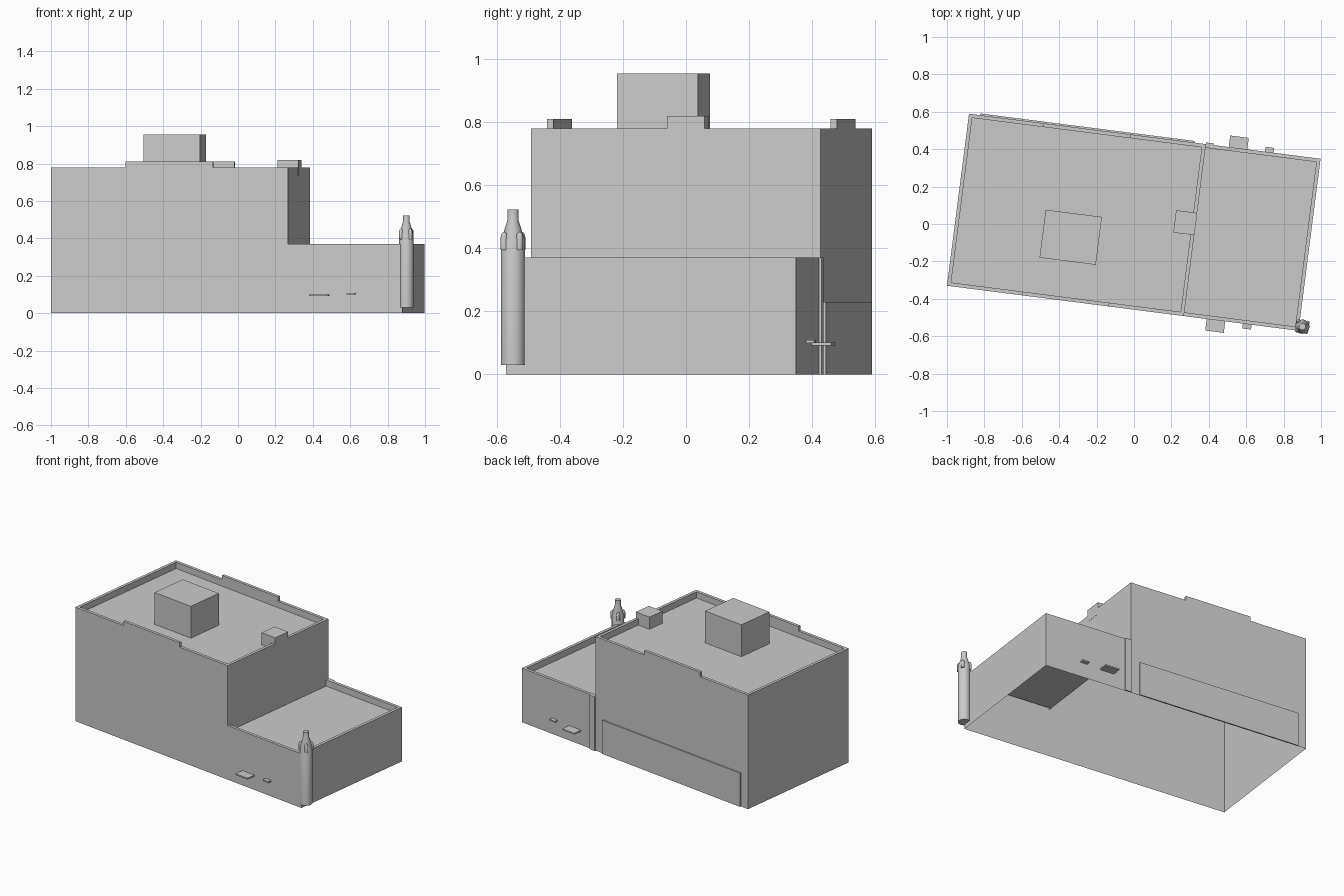
import bpy, bmesh, math
from mathutils import Matrix, Vector

cube = bpy.data.objects.get("Cube")
if cube:
    bpy.data.objects.remove(cube)

GREY = (0.6, 0.6, 0.6, 1)
mat = bpy.data.materials.new("plain grey")
mat.use_nodes = True
mat.diffuse_color = GREY
mat.node_tree.nodes["Principled BSDF"].inputs["Base Color"].default_value = GREY

# Building frame: u runs along the facade, v from front to back
FRAME = Matrix.Translation((-1, -0.33, 0)) @ Matrix.Rotation(math.radians(-7.3), 4, 'Z')
LENGTH, DEPTH, STEP = 1.895, 0.927, 1.277
TALL, LOW, RIM, DROP = 0.78, 0.37, 0.02, 0.043


def finish(name, bm, matrix=FRAME):
    mesh = bpy.data.meshes.new(name)
    bm.to_mesh(mesh)
    bm.free()
    mesh.materials.append(mat)
    obj = bpy.data.objects.new(name, mesh)
    obj.matrix_world = matrix
    bpy.context.collection.objects.link(obj)
    return obj


def box(name, u, v, z):
    bm = bmesh.new()
    bmesh.ops.create_cube(bm, size=1)
    for vert in bm.verts:
        vert.co = Vector([(a + b) / 2 + c * (b - a) for (a, b), c in zip((u, v, z), vert.co)])
    return finish(name, bm)


def shell(name, u0, u1, top, open_left=False, right_base=0):
    """Open-bottomed block with a recessed roof behind a thin parapet."""
    bm = bmesh.new()
    roof = top - DROP
    a = u0 if open_left else u0 + RIM
    outer = [(u0, 0), (u1, 0), (u1, DEPTH), (u0, DEPTH)]
    inner = [(a, RIM), (u1 - RIM, RIM), (u1 - RIM, DEPTH - RIM), (a, DEPTH - RIM)]

    def face(*points):
        bm.faces.new([bm.verts.new(p) for p in points])

    for i in range(4):
        if i == 3 and open_left:
            continue
        j = (i + 1) % 4
        base = right_base if i == 1 else 0
        (p, q), (s, t) = (outer[i], outer[j]), (inner[i], inner[j])
        face((*p, base), (*q, base), (*q, top), (*p, top))
        face((*p, top), (*q, top), (*t, top), (*s, top))
        face((*s, top), (*t, top), (*t, roof), (*s, roof))
    face(*[(*p, roof) for p in inner])
    bmesh.ops.remove_doubles(bm, verts=bm.verts, dist=0.0001)
    return finish(name, bm)


# Main volumes
shell("tall_block", 0, STEP, TALL, right_base=LOW - DROP)
shell("low_wing", STEP, LENGTH, LOW, open_left=True)

# Raised parapet sections, front and back
for side, v in (("front", 0), ("back", DEPTH - RIM)):
    box(side + "_raised_parapet", (0.403, 0.873), (v, v + RIM), (TALL, 0.81))

# Rooftop boxes
box("roof_plant_room", (0.472, 0.775), (0.212, 0.47), (TALL - DROP, 0.955))
box("roof_vent_box", (1.164, STEP + 0.001), (0.436, 0.556), (TALL - DROP, 0.82))

# Back wall panel and corner strip
box("back_base_panel", (0.06, 1.215), (DEPTH, DEPTH + 0.009), (0, 0.23))
box("back_corner_strip", (STEP, 1.32), (DEPTH, DEPTH + 0.009), (0, LOW))

# Small ledges on the low wing
for side, wall, sign in (("front", 0, -1), ("back", DEPTH, 1)):
    for size, u, reach, z in (("large", (1.4, 1.5), 0.062, 0.092), ("small", (1.595, 1.642), 0.026, 0.1)):
        box(f"{side}_{size}_ledge", u, sorted((wall, wall + sign * reach)), (z, z + 0.009))


def lathe(bm, profile, centre, segments):
    """Closed turned shape from (radius, height) points."""
    rings = []
    for r, z in profile:
        rings.append([bm.verts.new((centre[0] + r * math.cos(k * math.tau / segments),
                                    centre[1] + r * math.sin(k * math.tau / segments), z))
                      for k in range(segments)])
    for low, high in zip(rings, rings[1:]):
        for k in range(segments):
            n = (k + 1) % segments
            bm.faces.new((low[k], low[n], high[n], high[k]))
    bm.faces.new(rings[0][::-1])
    bm.faces.new(rings[-1])


# Corner column with a tapered cap and four small pods
bm = bmesh.new()
lathe(bm, [(0.038, 0.03), (0.038, 0.425), (0.018, 0.488), (0.018, 0.523)], (0, 0), 32)
for k in range(4):
    angle = math.radians(37 + 90 * k)
    spot = (0.035 * math.cos(angle), 0.035 * math.sin(angle))
    lathe(bm, [(0.011, 0.395), (0.011, 0.436), (0.008, 0.447), (0.003, 0.452)], spot, 12)
column = finish("corner_column", bm, Matrix.Translation((0.9, -0.549, 0)))
bpy.context.view_layer.objects.active = column
column.select_set(True)
bpy.ops.object.shade_smooth_by_angle(angle=math.radians(30))
